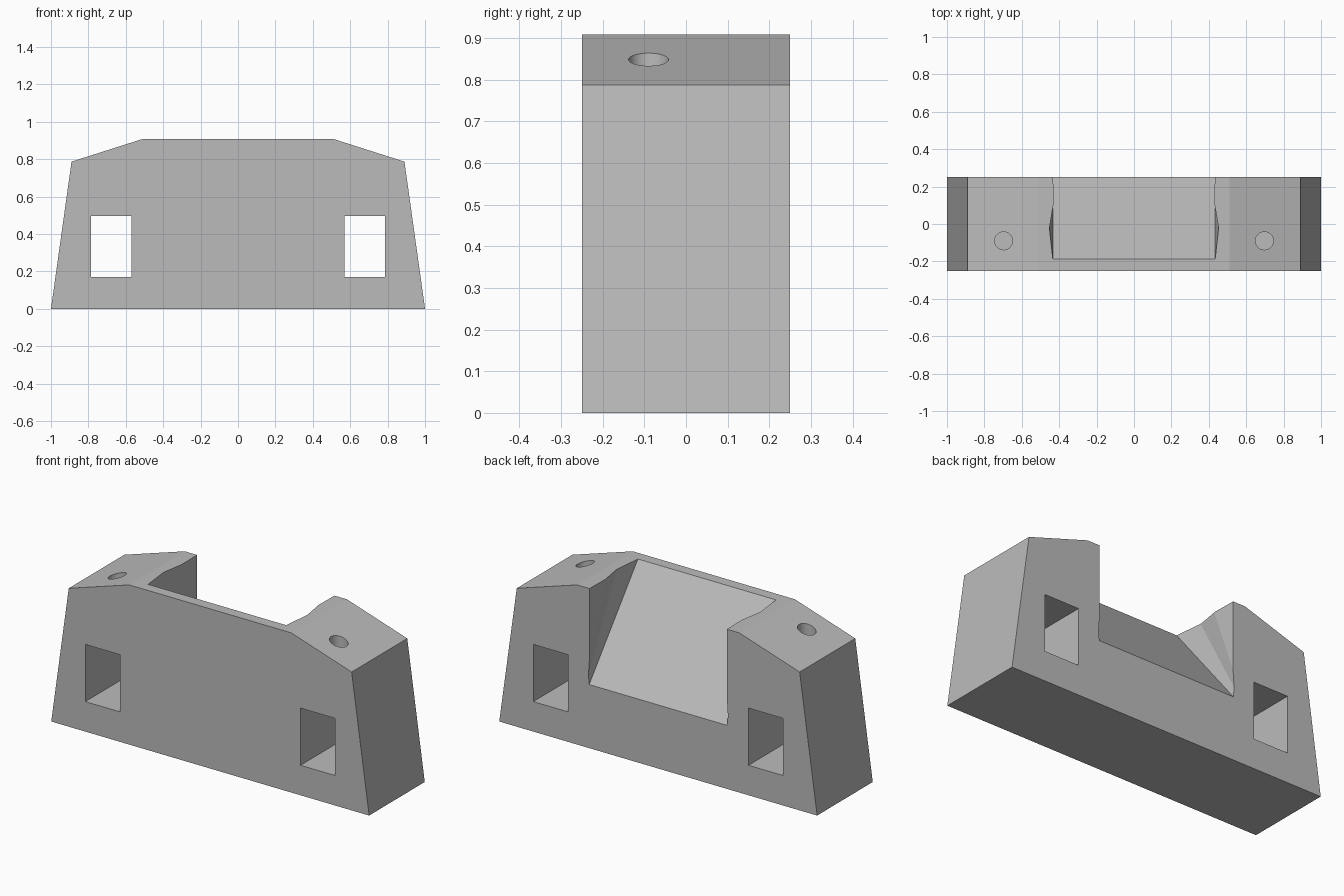
import bpy, bmesh
from mathutils import Matrix

if "Cube" in bpy.data.objects:
    bpy.data.objects.remove(bpy.data.objects["Cube"], do_unlink=True)

grey = bpy.data.materials.new("plain_grey")
grey.use_nodes = True
colour = (0.5, 0.5, 0.5, 1)
grey.diffuse_color = colour
grey.node_tree.nodes["Principled BSDF"].inputs["Base Color"].default_value = colour


def make_object(name, bm):
    bmesh.ops.recalc_face_normals(bm, faces=bm.faces)
    mesh = bpy.data.meshes.new(name)
    bm.to_mesh(mesh)
    bm.free()
    mesh.materials.append(grey)
    obj = bpy.data.objects.new(name, mesh)
    bpy.context.collection.objects.link(obj)
    return obj


# Block: front outline extruded through the depth
half = [(1, 0), (0.89, 0.787), (0.51, 0.908)]
outline = half + [(-x, z) for x, z in reversed(half)]
bm = bmesh.new()
face = bm.faces.new([bm.verts.new((x, -0.25, z)) for x, z in outline])
ext = bmesh.ops.extrude_face_region(bm, geom=[face])
bmesh.ops.translate(bm, vec=(0, 0.5, 0),
                    verts=[v for v in ext["geom"] if isinstance(v, bmesh.types.BMVert)])
block = make_object("block", bm)

# Notch cutter: a ramp with slightly folded side walls
side = {
    "ramp_low": (0.434, 0.35, 0.237), "ramp_high": (0.434, -0.27, 1.01),
    "front_fold": (0.452, -0.02, 0.9), "front_fold_up": (0.452, -0.02, 1.01),
    "back_fold": (0.43, 0.11, 0.9), "back_fold_up": (0.43, 0.11, 1.01),
    "back": (0.434, 0.35, 0.9), "back_up": (0.434, 0.35, 1.01),
}
wall_faces = [
    ("ramp_low", "ramp_high", "front_fold"),
    ("front_fold", "ramp_high", "front_fold_up"),
    ("front_fold", "front_fold_up", "back_fold_up", "back_fold"),
    ("ramp_low", "front_fold", "back_fold"),
    ("ramp_low", "back_fold", "back"),
    ("back_fold", "back_fold_up", "back_up", "back"),
]
rim = ["ramp_low", "ramp_high", "front_fold_up", "back_fold_up", "back_up", "back"]
bm = bmesh.new()
left, right = [{k: bm.verts.new((s * x, y, z)) for k, (x, y, z) in side.items()}
               for s in (1, -1)]
for verts in (left, right):
    for names in wall_faces:
        bm.faces.new([verts[n] for n in names])
for a, b in zip(rim, rim[1:] + rim[:1]):
    bm.faces.new([left[a], left[b], right[b], right[a]])
cutters = [make_object("notch_cutter", bm)]

# Rectangular through-slots and the screw holes that drop into them
for s, label in ((1, "left"), (-1, "right")):
    bm = bmesh.new()
    bmesh.ops.create_cube(bm, size=1, matrix=Matrix.Translation((s * 0.677, 0, 0.333))
                          @ Matrix.Diagonal((0.217, 0.7, 0.325, 1)))
    cutters.append(make_object(label + "_slot_cutter", bm))
    bm = bmesh.new()
    bmesh.ops.create_cone(bm, cap_ends=True, segments=32, radius1=0.048, radius2=0.048,
                          depth=0.6, matrix=Matrix.Translation((s * 0.697, -0.09, 0.75)))
    cutters.append(make_object(label + "_hole_cutter", bm))

for cutter in cutters:
    mod = block.modifiers.new(cutter.name, "BOOLEAN")
    mod.operation = "DIFFERENCE"
    mod.solver = "EXACT"
    mod.object = cutter
    cutter.hide_render = True

# Bake the cuts and drop the cutters
bpy.context.view_layer.objects.active = block
block.select_set(True)
for mod in list(block.modifiers):
    bpy.ops.object.modifier_apply(modifier=mod.name)
for cutter in cutters:
    bpy.data.objects.remove(cutter, do_unlink=True)
bpy.ops.object.shade_smooth_by_angle(angle=0.5)
# Broad faces meet at shallow angles along the top, so keep them flat
for poly in block.data.polygons:
    if poly.area > 0.01:
        poly.use_smooth = False
